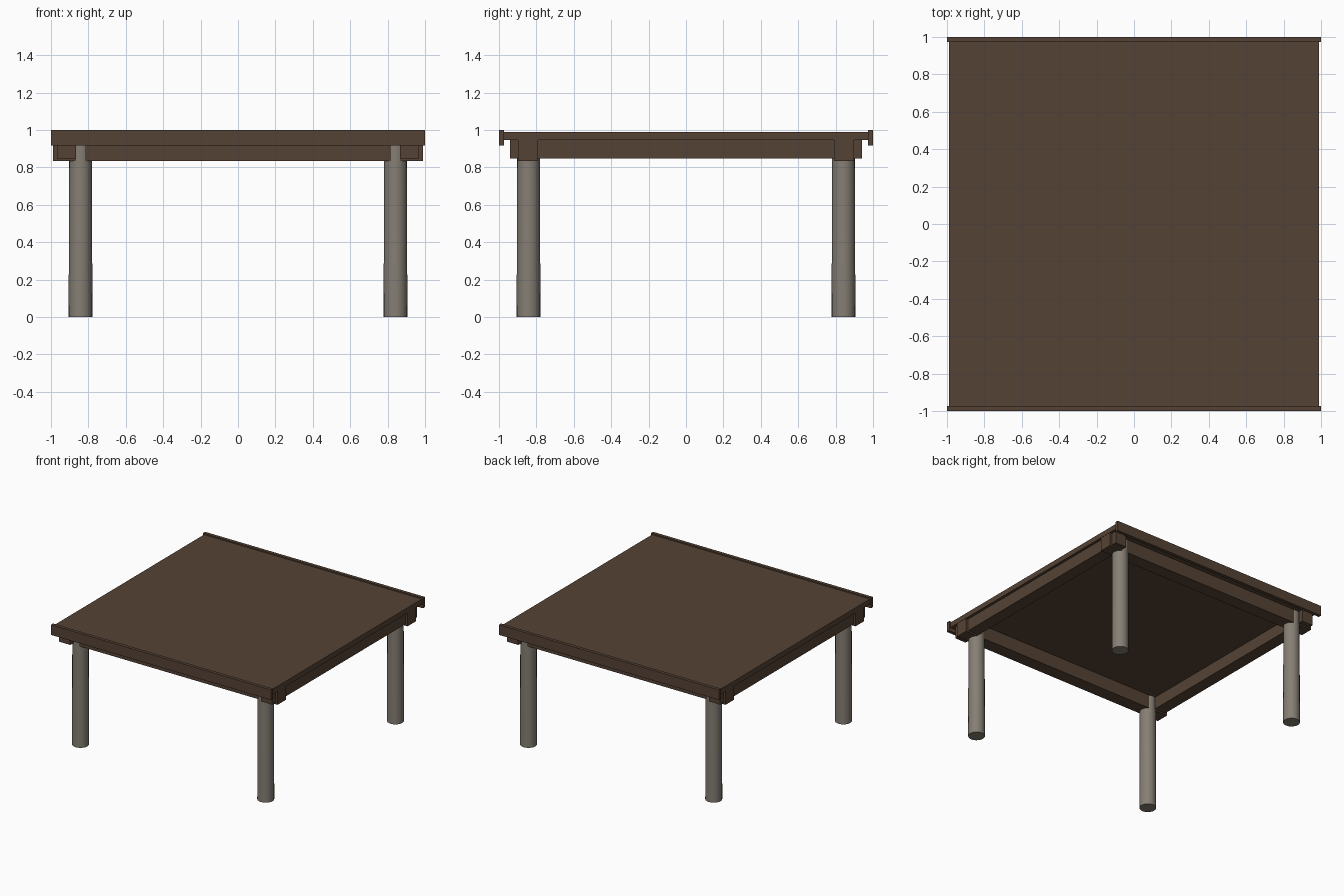
import bpy, bmesh
from mathutils import Matrix

if "Cube" in bpy.data.objects:
    bpy.data.objects.remove(bpy.data.objects["Cube"])


def material(name, colour):
    m = bpy.data.materials.new(name)
    m.diffuse_color = (*colour, 1)
    m.use_nodes = True
    m.node_tree.nodes["Principled BSDF"].inputs["Base Color"].default_value = m.diffuse_color
    return m


wood = material("dark brown wood", (0.090, 0.055, 0.035))
stone = material("weathered grey", (0.235, 0.210, 0.175))


def finish(name, bm, mat):
    me = bpy.data.meshes.new(name)
    bm.to_mesh(me)
    bm.free()
    me.materials.append(mat)
    ob = bpy.data.objects.new(name, me)
    bpy.context.collection.objects.link(ob)
    return ob


def box(name, x, y, z):
    bm = bmesh.new()
    size = [b - a for a, b in (x, y, z)]
    mid = [(a + b) / 2 for a, b in (x, y, z)]
    bmesh.ops.create_cube(bm, size=1, matrix=Matrix.Translation(mid) @ Matrix.Diagonal((*size, 1)))
    return finish(name, bm, wood)


def span(s, a, b):
    return tuple(sorted((s * a, s * b)))


# table top slab
box("top_slab", (-0.99, 0.99), (-0.975, 0.975), (0.947, 0.99))

for s, fb, lr in ((-1, "front", "left"), (1, "back", "right")):
    # raised edge board
    box(fb + "_edge_board", (-1, 1), span(s, 0.973, 1.0), (0.917, 1.0))
    # lengthwise beam
    box(fb + "_beam", (-0.988, 0.988), span(s, 0.79, 0.898), (0.835, 0.948))
    # crosswise beam
    box(lr + "_beam", span(s, 0.867, 0.968), (-0.94, 0.94), (0.847, 0.948))

# round, slightly tapered legs
for sy, fb in ((-1, "front"), (1, "back")):
    for sx, lr in ((-1, "left"), (1, "right")):
        bm = bmesh.new()
        bmesh.ops.create_cone(bm, cap_ends=True, segments=20, radius1=0.0635, radius2=0.061,
                              depth=0.945, matrix=Matrix.Translation((sx * 0.842, sy * 0.842, 0.4725)))
        leg = finish(f"{fb}_{lr}_leg", bm, stone)
        bpy.ops.object.select_all(action='DESELECT')
        leg.select_set(True)
        bpy.context.view_layer.objects.active = leg
        bpy.ops.object.shade_smooth_by_angle()
